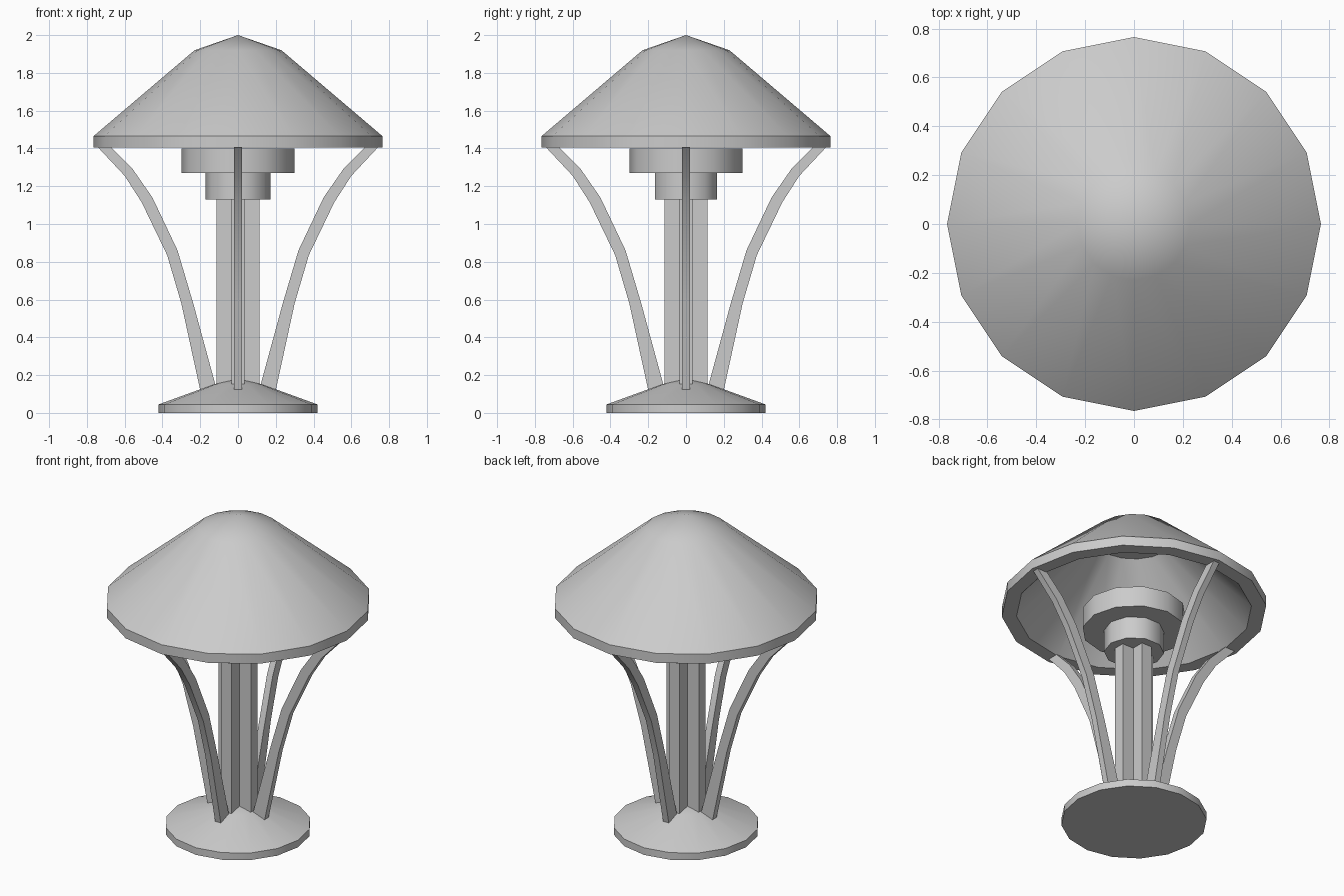
import bpy, bmesh, math
from math import cos, sin, pi, radians

old = bpy.data.objects.get("Cube")
if old:
    bpy.data.objects.remove(old, do_unlink=True)

grey = bpy.data.materials.new("light_grey")
grey.use_nodes = True
grey.diffuse_color = (0.6, 0.6, 0.6, 1)
for node in grey.node_tree.nodes:
    if node.type == 'BSDF_PRINCIPLED':
        node.inputs["Base Color"].default_value = grey.diffuse_color


def finish(name, bm, angle):
    """Turn a bmesh into a shaded, coloured object."""
    bmesh.ops.recalc_face_normals(bm, faces=bm.faces)
    mesh = bpy.data.meshes.new(name)
    bm.to_mesh(mesh)
    bm.free()
    obj = bpy.data.objects.new(name, mesh)
    bpy.context.collection.objects.link(obj)
    mesh.materials.append(grey)
    bpy.ops.object.select_all(action='DESELECT')
    obj.select_set(True)
    bpy.context.view_layer.objects.active = obj
    bpy.ops.object.shade_smooth_by_angle(angle=radians(angle))
    return obj


def lathe(name, profile, sides):
    """Revolve (radius, height) points that start and end on the axis."""
    bm = bmesh.new()
    verts = [bm.verts.new((r, 0, z)) for r, z in profile]
    edges = [bm.edges.new(pair) for pair in zip(verts, verts[1:])]
    bmesh.ops.spin(bm, geom=verts + edges, cent=(0, 0, 0), axis=(0, 0, 1),
                   angle=2 * pi, steps=sides)
    bmesh.ops.remove_doubles(bm, verts=bm.verts, dist=0.0005)
    return finish(name, bm, 40)


def drum(name, radius, bottom, top, sides):
    return lathe(name, [(0, bottom), (radius, bottom), (radius, top), (0, top)], sides)


# Hollow conical shade with a thick rim
lathe("shade", [(0, 2), (0.23, 1.92), (0.765, 1.465), (0.765, 1.405),
                (0.68, 1.405), (0.23, 1.885), (0, 1.885)], 16)

# Shallow domed foot
lathe("base", [(0, 0), (0.42, 0), (0.42, 0.045), (0.126, 0.152), (0, 0.185)], 16)

# Stepped lamp holder
drum("upper_holder", 0.3, 1.27, 1.4, 12)
drum("lower_holder", 0.173, 1.13, 1.27, 10)

# Cross-shaped central post
a, w = 0.114, 0.035
bm = bmesh.new()
outline = []
for k in range(4):
    c, s = cos(k * pi / 2), sin(k * pi / 2)
    for x, y in [(w, -w), (a, -w), (a, w)]:
        outline.append(bm.verts.new((x * c - y * s, x * s + y * c, 0.14)))
face = bm.faces.new(outline)
top = bmesh.ops.extrude_face_region(bm, geom=[face])["geom"]
bmesh.ops.translate(bm, vec=(0, 0, 1.0),
                    verts=[v for v in top if isinstance(v, bmesh.types.BMVert)])
finish("post", bm, 30)

# Four curved struts, each a bent bar between an outer and an inner edge
outer = [(0.2, 0.12), (0.3, 0.58), (0.375, 0.835), (0.51, 1.115), (0.6, 1.255), (0.745, 1.41)]
inner = [(0.12, 0.15), (0.237, 0.58), (0.32, 0.86), (0.453, 1.14), (0.557, 1.29), (0.675, 1.41)]
half = 0.02
names = ["left_strut", "back_strut", "right_strut", "front_strut"]
for k, name in enumerate(names):
    c, s = cos(k * pi / 2), sin(k * pi / 2)
    bm = bmesh.new()
    rings = []
    for (ro, zo), (ri, zi) in zip(outer, inner):
        section = [(ro, -half, zo), (ro, half, zo), (ri, half, zi), (ri, -half, zi)]
        rings.append([bm.verts.new((x * c - y * s, x * s + y * c, z)) for x, y, z in section])
    for low, high in zip(rings, rings[1:]):
        for i in range(4):
            j = (i + 1) % 4
            bm.faces.new((low[i], low[j], high[j], high[i]))
    bm.faces.new(rings[0])
    bm.faces.new(rings[-1])
    finish(name, bm, 30)
